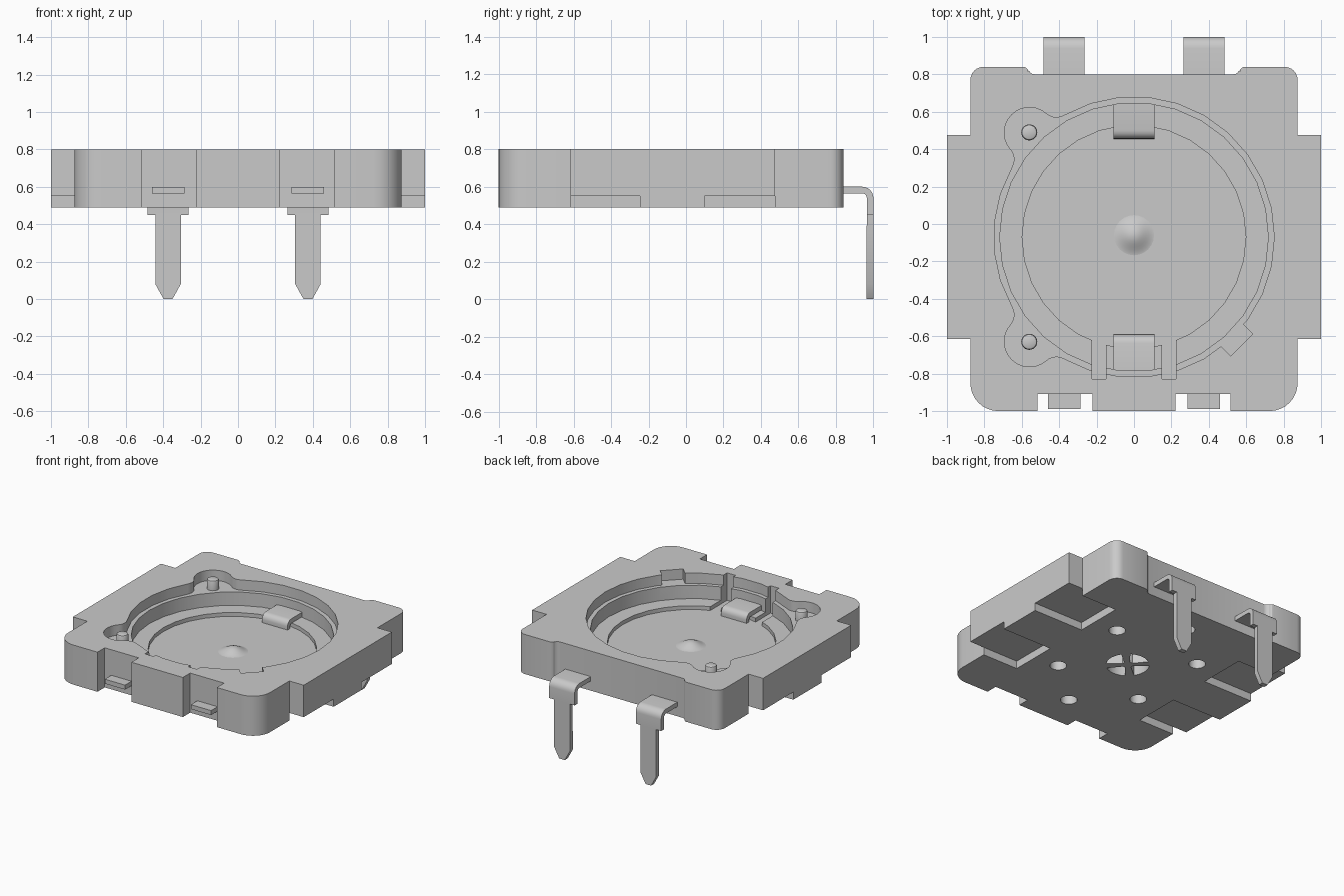
import bpy, bmesh, math
from mathutils import Vector

if "Cube" in bpy.data.objects:
    bpy.data.objects.remove(bpy.data.objects["Cube"])

grey = bpy.data.materials.new("plain grey")
grey.diffuse_color = (0.59, 0.59, 0.59, 1)
grey.use_nodes = True
grey.node_tree.nodes["Principled BSDF"].inputs["Base Color"].default_value = grey.diffuse_color
CY = -0.07                              # y of the cavity centre
RIM, LEDGE, FLOOR = .72, .615, .585     # cavity levels
AXES = {"z": lambda a, b, h: (a, b, h),
        "y": lambda a, b, h: (a, h, b),
        "x": lambda a, b, h: (h, a, b)}


def finish(name, bm):
    bmesh.ops.recalc_face_normals(bm, faces=bm.faces)
    me = bpy.data.meshes.new(name)
    bm.to_mesh(me)
    bm.free()
    me.materials.append(grey)
    ob = bpy.data.objects.new(name, me)
    bpy.context.collection.objects.link(ob)
    return ob


def prism(name, pts, lo, hi, axis="z"):
    """Extrude a 2D outline along an axis."""
    f = AXES[axis]
    bm = bmesh.new()
    n = len(pts)
    low = [bm.verts.new(f(a, b, lo)) for a, b in pts]
    top = [bm.verts.new(f(a, b, hi)) for a, b in pts]
    bm.faces.new(low[::-1])
    bm.faces.new(top)
    for i in range(n):
        j = (i + 1) % n
        bm.faces.new((low[i], low[j], top[j], top[i]))
    return finish(name, bm)


def lathe(name, cx, cy, profile, n=24):
    """Stack of rings (radius, z) with a closed top."""
    bm = bmesh.new()
    rings = [[bm.verts.new((x, y, z)) for x, y in circle(cx, cy, rad, n)] for rad, z in profile]
    for lo, hi in zip(rings, rings[1:]):
        for i in range(n):
            bm.faces.new((lo[i], lo[(i + 1) % n], hi[(i + 1) % n], hi[i]))
    bm.faces.new(rings[-1])
    bm.faces.new(rings[0][::-1])
    return finish(name, bm)


def box(name, x0, x1, y0, y1, z0, z1):
    return prism(name, [(x0, y0), (x1, y0), (x1, y1), (x0, y1)], z0, z1)


def activate(ob):
    bpy.ops.object.select_all(action="DESELECT")
    ob.select_set(True)
    bpy.context.view_layer.objects.active = ob


def boolean(target, tool, op="DIFFERENCE"):
    activate(target)
    m = target.modifiers.new("cut", "BOOLEAN")
    m.operation, m.solver, m.object = op, "EXACT", tool
    bpy.ops.object.modifier_apply(modifier=m.name)
    bpy.data.objects.remove(tool)


def arc(cx, cy, r, a0, a1, n):
    """Arc points, angles in degrees."""
    return [(cx + r * math.cos(math.radians(a0 + (a1 - a0) * i / n)),
             cy + r * math.sin(math.radians(a0 + (a1 - a0) * i / n))) for i in range(n + 1)]


def circle(cx, cy, r, n):
    return arc(cx, cy, r, 0, 360, n)[:-1]


def short(p, q):
    return p + (q - p + 180) % 360 - 180


# Housing outline: right half, then mirrored
half = [(.223, -1), (.223, -.91), (.517, -.91), (.517, -1)]
half += arc(.725, -.85, .15, -90, 0, 8)
half += [(.875, -.615), (1, -.615), (1, .475), (.875, .475)]
half += arc(.805, .77, .07, 0, 90, 6)
half += arc(.59, .815, .025, 90, 180, 3) + arc(.53, .835, .035, 0, -90, 4)[1:]
housing = prism("housing", half + [(-x, y) for x, y in reversed(half)], .49, .80)

# Shallow cavity: circle with two round lobes joined by fillets
R, r, f, d = .75, .135, .08, .79
swing = math.degrees(math.acos((d * d + (R + f) ** 2 - (r + f) ** 2) / (2 * d * (R + f))))
outline = arc(0, CY, R, -135 + swing, 135 - swing, 20)
for ang in (135, 225):
    lobe = Vector((d * math.cos(math.radians(ang)), CY + d * math.sin(math.radians(ang))))
    side = []
    for s in (-1, 1):
        a = math.radians(ang + s * swing)
        c = Vector(((R + f) * math.cos(a), CY + (R + f) * math.sin(a)))
        side.append((c, math.degrees(a), math.degrees(math.atan2(*(lobe - c).yx))))
    (c0, a0, l0), (c1, a1, l1) = side
    outline += arc(*c0, f, a0 + 180, short(a0 + 180, l0), 5)[1:]
    start = l0 + 180
    outline += arc(*lobe, r, start, start + (l1 + 180 - start) % 360, 14)[1:]
    outline += arc(*c1, f, l1, short(l1, a1 + 180), 5)[1:]
    if ang == 135:
        outline += arc(0, CY, R, 135 + swing, 225 - swing, 5)[1:]
outline.pop()
boolean(housing, prism("shallow_cutter", outline, RIM, .9))

# Key notch in the cavity rim
u, v = Vector((.7071, -.7071)), Vector((.7071, .7071))
key = [Vector((0, CY)) + u * a + v * b for a, b in ((.6, -.083), (.815, -.083), (.815, .083), (.6, .083))]
boolean(housing, prism("key_cutter", [tuple(p) for p in key], RIM, .9))

# Deep pocket, round floor, and the two guide slots
boolean(housing, prism("pocket_cutter", circle(0, CY, .718, 30), LEDGE, .9))
boolean(housing, prism("floor_cutter", circle(0, CY, .598, 30), FLOOR, .9))
for s in (-1, 1):
    boolean(housing, box("slot_cutter", *sorted((s * .15, s * .225)), -.83, -.60, FLOOR, .9))

# Underside: four side recesses, six round blind holes, four wedge holes
for s in (-1, 1):
    for y0, y1 in ((-.615, -.245), (.10, .475)):
        boolean(housing, box("recess_cutter", *sorted((s * .57, s * 1.1)), y0, y1, .4, .55))
for x, y in ((.37, .325), (.37, -.325), (-.37, .325), (-.37, -.325), (0, .65), (0, -.65)):
    boolean(housing, prism("hole_cutter", circle(x, CY + y, .06, 20), .4, .565))
for k in range(4):
    a = 90 * k
    wedge = arc(0, CY, .155, a - 33, a + 33, 6) + arc(0, CY, .04, a + 15, a - 15, 2)
    boolean(housing, prism("wedge_cutter", wedge, .4, .565))

parts = [housing]

# Locating pegs in the lobes, with rounded tops
for y in (.49, -.63):
    parts.append(lathe("locating_peg", -.56, y,
                       ((.043, RIM - .01), (.043, .785), (.039, .793), (.032, .797))))

# Low smooth dome in the middle of the floor
bump = [(.12 * (1 - i / 8) + .004, FLOOR - .002 + .02 * (1 - math.cos(math.pi * i / 8))) for i in range(9)]
parts.append(lathe("centre_dome", 0, -.06, bump))

# Inner contacts: flat strips whose free end curls down to the floor
for name, wall, tip, s in (("rear_contact", .68, .455, 1), ("front_contact", -.80, -.592, -1)):
    prof = [(wall, .62), (wall, .655)]
    prof += [(tip + s * .045 * (1 - math.sin(t)), .61 + .045 * math.cos(t)) for t in (0, .4, .8, 1.2, 1.57)]
    prof += [(tip, FLOOR), (tip + s * .03, FLOOR), (tip + s * .03, .605), (tip + s * .045, .62)]
    parts.append(prism(name, prof, -.11, .11, "x"))

# Outer terminals: bent strap with shouldered, pointed leg; front stubs
for s in (-1, 1):
    prof = [(.78, .565), (.78, .60)] + arc(.94, .54, .06, 90, 0, 6)
    prof += [(1, 0), (.963, 0)] + arc(.94, .54, .025, 0, 90, 4)
    leg = prism("terminal_leg", prof, *sorted((s * .265, s * .485)), "x")
    c = s * .374
    shape = [(-.113, .45), (-.068, .45), (-.068, .08), (-.024, 0), (.024, 0),
             (.068, .08), (.068, .45), (.113, .45), (.113, .7), (-.113, .7)]
    trim = prism("leg_outline", [(c + a, b) for a, b in shape], .7, 1.1, "y")
    boolean(leg, trim, "INTERSECT")
    parts.append(leg)
    parts.append(box("front_stub", *sorted((s * .285, s * .46)), -.99, -.88, .565, .60))

for ob in parts:
    activate(ob)
    bpy.ops.object.shade_smooth_by_angle(angle=math.radians(30))
